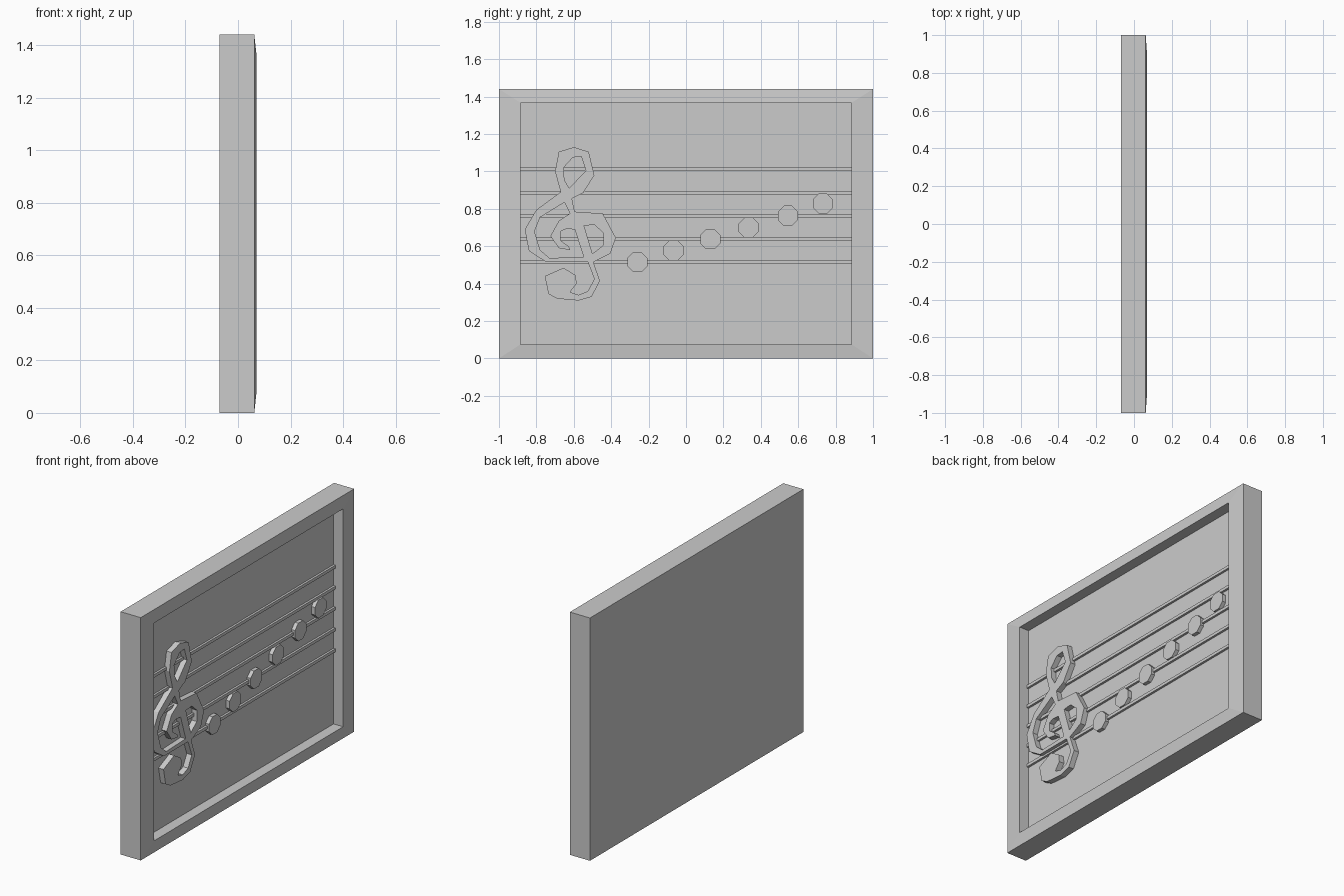
import bpy, bmesh, math
from mathutils import Matrix

if "Cube" in bpy.data.objects:
    bpy.data.objects.remove(bpy.data.objects["Cube"])

FLOOR = 0.007  # x of the recessed panel surface


def finish(name, bm):
    bmesh.ops.recalc_face_normals(bm, faces=bm.faces)
    mesh = bpy.data.meshes.new(name)
    bm.to_mesh(mesh)
    bm.free()
    ob = bpy.data.objects.new(name, mesh)
    bpy.context.collection.objects.link(ob)
    return ob


# Framed board: rectangular rings lofted from back to recessed panel
def framed_board():
    bm = bmesh.new()
    rings = []
    for x, hy, z0, z1 in [(-0.07, 1, 0, 1.44), (0.062, 1, 0, 1.44),
                          (0.07, 0.885, 0.075, 1.367), (FLOOR, 0.885, 0.075, 1.367)]:
        rings.append([bm.verts.new((x, y, z)) for y, z in
                      [(-hy, z0), (hy, z0), (hy, z1), (-hy, z1)]])
    for a, b in zip(rings, rings[1:]):
        for i in range(4):
            j = (i + 1) % 4
            bm.faces.new((a[i], a[j], b[j], b[i]))
    bm.faces.new(rings[0])
    bm.faces.new(rings[-1])
    finish("framed_board", bm)


# Staff lines: thin bars across the panel
def staff_line(i):
    bm = bmesh.new()
    m = Matrix.Translation((FLOOR + 0.004, 0, 0.515 + 0.124 * i)) @ Matrix.Diagonal((0.018, 1.77, 0.018, 1))
    bmesh.ops.create_cube(bm, size=1, matrix=m)
    finish(f"staff_line_{i + 1}", bm)


# Note heads: flat octagonal discs
def note_head(i, y, z):
    bm = bmesh.new()
    m = (Matrix.Translation((0.015, y, z)) @ Matrix.Rotation(math.pi / 2, 4, 'Y')
         @ Matrix.Rotation(math.pi / 8, 4, 'Z'))
    bmesh.ops.create_cone(bm, cap_ends=True, segments=8, radius1=0.058,
                          radius2=0.058, depth=0.03, matrix=m)
    finish(f"note_head_{i + 1}", bm)


# Treble clef: filled outline with holes, extruded
OUTLINE = [(-.60, 1.13), (-.52, 1.105), (-.49, .98), (-.55, .885), (-.61, .855),
           (-.595, .785), (-.445, .775), (-.375, .645), (-.405, .56), (-.495, .515),
           (-.46, .415), (-.505, .33), (-.575, .31), (-.69, .32), (-.735, .345),
           (-.755, .44), (-.655, .485), (-.59, .445), (-.585, .40), (-.62, .355),
           (-.575, .34), (-.525, .36), (-.49, .425), (-.525, .517), (-.75, .517),
           (-.84, .575), (-.862, .69), (-.80, .795), (-.67, .89), (-.70, 1.0), (-.68, 1.105)]
TOP_HOLE = [(-.65, .955), (-.655, 1.02), (-.605, 1.075), (-.56, 1.08), (-.535, 1.005), (-.625, .91)]
SPIRAL_HOLE = [(-.65, .835), (-.62, .775), (-.68, .735), (-.725, .655), (-.68, .59),
               (-.62, .58), (-.627, .60), (-.67, .63), (-.67, .68), (-.64, .693),
               (-.595, .69), (-.547, .543), (-.73, .537), (-.78, .58), (-.81, .68), (-.78, .755)]
BELLY_HOLE = [(-.545, .71), (-.49, .715), (-.44, .67), (-.443, .605), (-.50, .56)]


def treble_clef():
    cu = bpy.data.curves.new("clef_curve", 'CURVE')
    cu.dimensions = '2D'
    cu.fill_mode = 'BOTH'
    cu.extrude = 0.02
    for pts in (OUTLINE, TOP_HOLE, SPIRAL_HOLE, BELLY_HOLE):
        sp = cu.splines.new('POLY')
        sp.points.add(len(pts) - 1)
        for p, (y, z) in zip(sp.points, pts):
            p.co = (y, z, 0, 1)
        sp.use_cyclic_u = True
    tmp = bpy.data.objects.new("clef_tmp", cu)
    bpy.context.collection.objects.link(tmp)
    bpy.context.view_layer.update()
    dg = bpy.context.evaluated_depsgraph_get()
    bm = bmesh.new()
    bm.from_mesh(bpy.data.meshes.new_from_object(tmp.evaluated_get(dg)))
    bpy.data.objects.remove(tmp)
    bmesh.ops.remove_doubles(bm, verts=bm.verts, dist=1e-5)
    # curve plane (x, y, z) stands up as (y, z, x)
    bm.transform(Matrix(((0, 0, 1, 0.02), (1, 0, 0, 0), (0, 1, 0, 0), (0, 0, 0, 1))))
    for f in bm.faces:
        f.smooth = False
    finish("treble_clef", bm)


framed_board()
for i in range(5):
    staff_line(i)
for i, (y, z) in enumerate([(-.26, .515), (-.067, .577), (.13, .638),
                            (.335, .70), (.545, .763), (.732, .828)]):
    note_head(i, y, z)
treble_clef()
